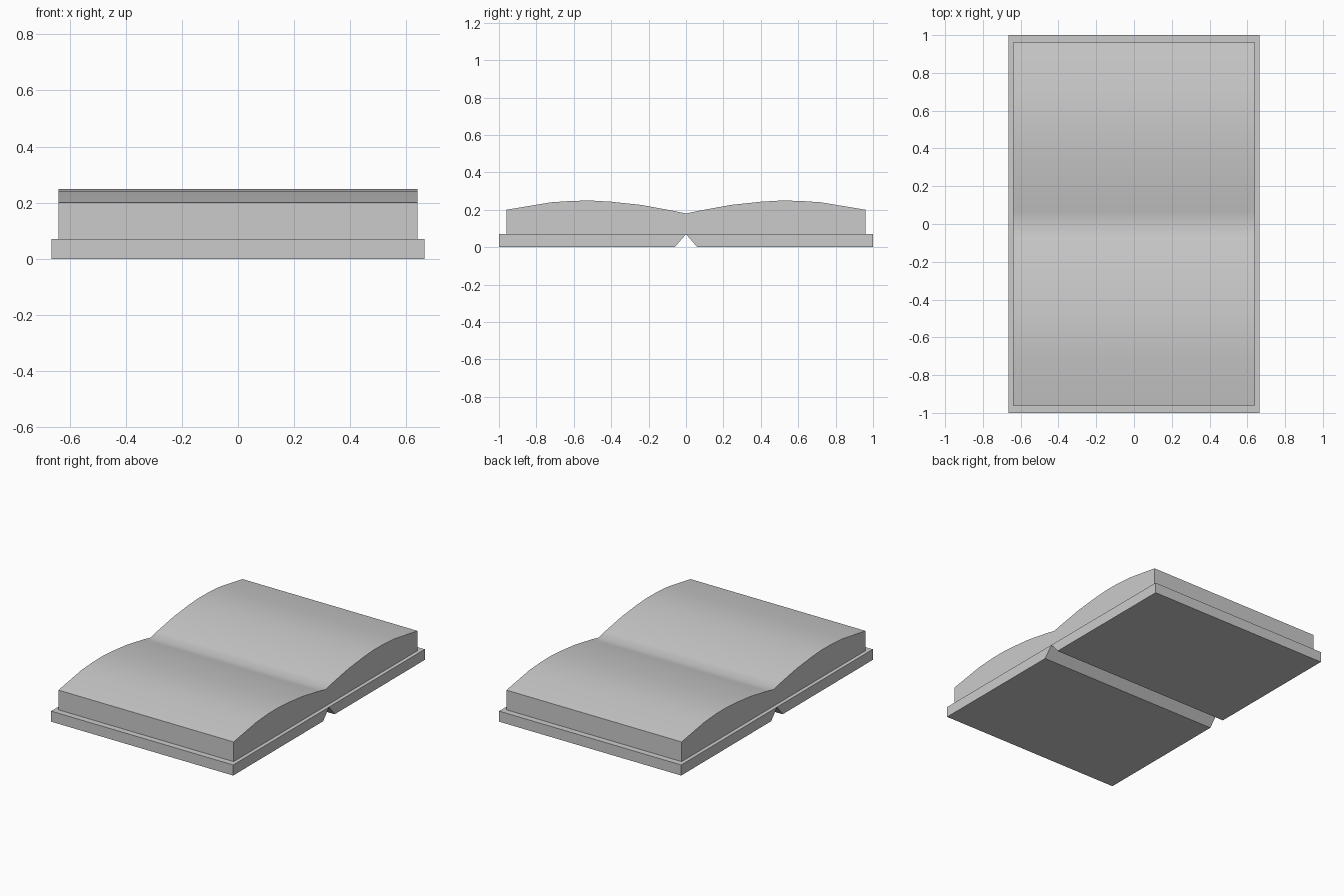
import bpy, bmesh

if "Cube" in bpy.data.objects:
    bpy.data.objects.remove(bpy.data.objects["Cube"])


def extrude_profile(name, profile, half_width):
    """Extrude a closed (y, z) outline along x, centred on x = 0."""
    bm = bmesh.new()
    face = bm.faces.new([bm.verts.new((-half_width, y, z)) for y, z in profile])
    ext = bmesh.ops.extrude_face_region(bm, geom=[face], use_keep_orig=True)
    verts = [g for g in ext["geom"] if isinstance(g, bmesh.types.BMVert)]
    bmesh.ops.translate(bm, verts=verts, vec=(2 * half_width, 0, 0))
    bmesh.ops.recalc_face_normals(bm, faces=bm.faces)
    mesh = bpy.data.meshes.new(name)
    bm.to_mesh(mesh)
    bm.free()
    obj = bpy.data.objects.new(name, mesh)
    bpy.context.collection.objects.link(obj)
    return obj


# Two cover boards, meeting at the spine above a V-shaped groove
for name, s in (("front_cover", -1), ("back_cover", 1)):
    board = [(0, 0.07), (0.06 * s, 0), (s, 0), (s, 0.07)]
    extrude_profile(name, board, 0.665)

# Page block: two gently arched halves dipping at the gutter
arch = [(0.07, 0.195), (0.24, 0.226), (0.40, 0.243), (0.50, 0.249),
        (0.60, 0.248), (0.72, 0.240), (0.96, 0.20), (0.96, 0.07)]
outline = [(-y, z) for y, z in reversed(arch)] + [(0, 0.18)] + arch
pages = extrude_profile("pages", outline, 0.64)

# Smooth page surface with crisp outer edges
bpy.context.view_layer.objects.active = pages
pages.select_set(True)
bpy.ops.object.shade_smooth_by_angle(angle=0.7)
